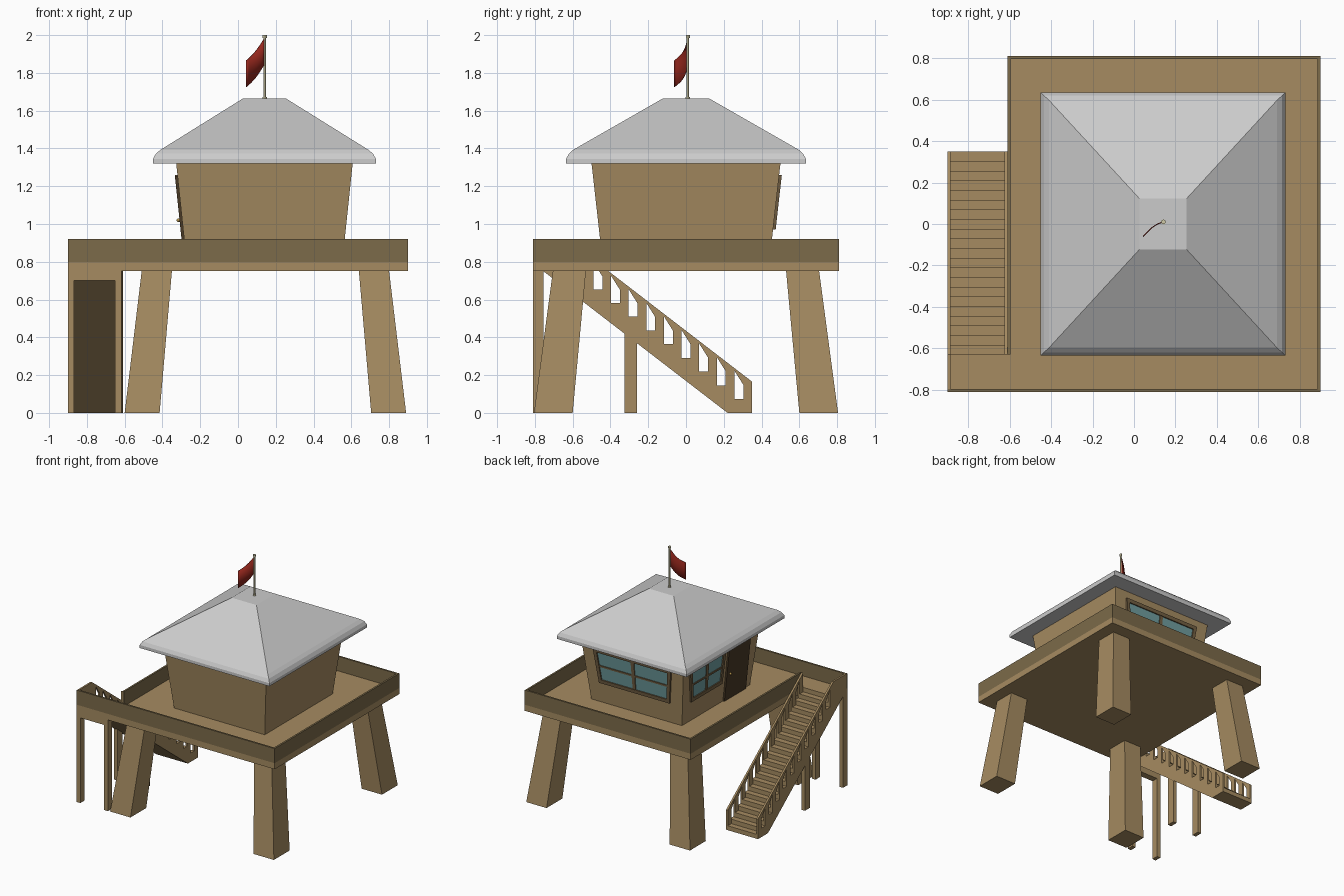
import bpy, bmesh, math

if "Cube" in bpy.data.objects:
    bpy.data.objects.remove(bpy.data.objects["Cube"])

def mat(name, r, g, b):
    m = bpy.data.materials.new(name)
    m.diffuse_color = (r, g, b, 1)
    m.use_nodes = True
    m.node_tree.nodes["Principled BSDF"].inputs["Base Color"].default_value = m.diffuse_color
    return m

WOOD = mat("wood", 0.38, 0.26, 0.12)
DARK = mat("dark_wood", 0.20, 0.145, 0.068)
FRAME = mat("frame_wood", 0.17, 0.115, 0.055)
DOOR = mat("door_wood", 0.065, 0.04, 0.018)
GLASS = mat("glass", 0.16, 0.34, 0.35)
RED = mat("flag_red", 0.30, 0.02, 0.012)
POLE = mat("pole_paint", 0.62, 0.58, 0.38)
BRASS = mat("brass", 0.5, 0.32, 0.08)

def loft(name, solids, material=None):
    """Each solid is a list of rings; rings are bridged and the ends capped."""
    bm = bmesh.new()
    for rings in solids:
        vs = [[bm.verts.new(p) for p in ring] for ring in rings]
        n = len(vs[0])
        for a, b in zip(vs, vs[1:]):
            for i in range(n):
                j = (i + 1) % n
                bm.faces.new((a[i], a[j], b[j], b[i]))
        bm.faces.new(vs[0][::-1])
        bm.faces.new(vs[-1])
    bmesh.ops.recalc_face_normals(bm, faces=bm.faces)
    me = bpy.data.meshes.new(name)
    bm.to_mesh(me)
    bm.free()
    ob = bpy.data.objects.new(name, me)
    bpy.context.collection.objects.link(ob)
    if material:
        me.materials.append(material)
    return ob

def rect(x0, x1, y0, y1, z):
    return [(x0, y0, z), (x1, y0, z), (x1, y1, z), (x0, y1, z)]

def box(x0, x1, y0, y1, z0, z1):
    return [rect(x0, x1, y0, y1, z0), rect(x0, x1, y0, y1, z1)]

def prism(profile, x0, x1):
    return [[(x, y, z) for y, z in profile] for x in (x0, x1)]

CX = 0.145  # centre of tower

# Deck and landing
loft("deck_floor", [box(-0.61, 0.9, -0.81, 0.81, 0.75, 0.80)], WOOD)
loft("landing_floor", [box(-0.9, -0.61, -0.81, -0.63, 0.75, 0.80)], WOOD)
T = 0.015
loft("deck_parapet", [
    box(-0.9, 0.9, -0.81, -0.81 + T, 0.80, 0.92),
    box(-0.61, 0.9, 0.81 - T, 0.81, 0.80, 0.92),
    box(0.9 - T, 0.9, -0.81 + T, 0.81 - T, 0.80, 0.92),
    box(-0.61, -0.61 + T, -0.63, 0.81 - T, 0.80, 0.92)], DARK)
loft("landing_side_wall", [box(-0.9, -0.9 + T, -0.81 + T, -0.63, 0.80, 0.92)], WOOD)

# Splayed legs
for sx, side in ((-1, "left"), (1, "right")):
    for sy, end in ((-1, "front"), (1, "back")):
        loft(f"{end}_{side}_leg", [[
            rect(CX + sx * 0.56, CX + sx * 0.745, sy * 0.60, sy * 0.805, 0),
            rect(CX + sx * 0.495, CX + sx * 0.655, sy * 0.53, sy * 0.705, 0.75)]], WOOD)

# Cabin walls lean outwards
def hx(z): return 0.425 + 0.105 * (z - 0.92)
def hy(z): return 0.455 + 0.1125 * (z - 0.92)

loft("cabin", [[rect(CX - 0.005 - hx(z), CX - 0.005 + hx(z), -hy(z), hy(z), z)
                for z in (0.80, 1.33)]], WOOD)

# Hipped roof
RX = 0.14
loft("roof", [[rect(RX - a, RX + a, -b, b, z) for a, b, z in (
    (0.59, 0.635, 1.32), (0.59, 0.635, 1.345), (0.575, 0.62, 1.372),
    (0.55, 0.597, 1.393), (0.113, 0.122, 1.665))]])

# Panels lying on a leaning wall
def on_back(u, z, d): return (u, hy(z) + d, z)
def on_left(u, z, d): return (CX - 0.005 - hx(z) - d, u, z)

def panel(wall, quad, s0, s1, t0, t1, depth):
    b0, b1, a0, a1, z0, z1 = quad
    def at(s, t, d):
        u0, u1 = b0 + (a0 - b0) * t, b1 + (a1 - b1) * t
        return wall(u0 + (u1 - u0) * s, z0 + (z1 - z0) * t, d)
    return [[at(s0, t0, d), at(s1, t0, d), at(s1, t1, d), at(s0, t1, d)]
            for d in (-0.01, depth)]

def window(name, wall, quad):
    f = 0.03
    fs, ft = f / (quad[3] - quad[2]), f / (quad[5] - quad[4])
    loft(name + "_glass", [panel(wall, quad, fs / 2, 1 - fs / 2, ft / 2, 1 - ft / 2, 0.004)], GLASS)
    bars = [(0, 1, 0, ft), (0, 1, 1 - ft, 1), (0, fs, ft, 1 - ft), (1 - fs, 1, ft, 1 - ft)]
    loft(name + "_frame", [panel(wall, quad, *b, 0.014) for b in bars], FRAME)
    bars = [(0.5 - fs / 2, 0.5 + fs / 2, ft, 1 - ft), (fs, 1 - fs, 0.5 - ft / 4, 0.5 + ft / 4)]
    loft(name + "_mullions", [panel(wall, quad, *b, 0.01) for b in bars], FRAME)

window("back_window", on_back, (-0.18, 0.46, -0.215, 0.495, 0.97, 1.26))
window("left_window", on_left, (-0.04, 0.36, -0.05, 0.42, 0.97, 1.26))

# Door and knob
loft("door", [panel(on_left, (-0.37, -0.09, -0.37, -0.09, 0.80, 1.255), 0, 1, 0, 1, 0.014)], DOOR)
bpy.ops.mesh.primitive_uv_sphere_add(segments=10, ring_count=6, radius=0.01,
                                     location=on_left(-0.13, 1.02, 0.02))
bpy.context.object.name = "door_knob"
bpy.context.object.data.materials.append(BRASS)

# Stair body: stepped top, sloping underside
N, Y0, RUN, RISE = 21, 0.35, 0.98 / 21, 0.8 / 22
prof = [(0.22, 0), (Y0, 0)]
for i in range(N):
    prof += [(Y0 - i * RUN, (i + 1) * RISE), (Y0 - (i + 1) * RUN, (i + 1) * RISE)]
prof += [(-0.63, 0.77), (-0.755, 0.75)]
loft("stair_steps", [prism(prof, -0.9, -0.61)], WOOD)

# Stair side rails: posts on odd steps, braced gaps on even steps
def top(y): return 0.165 + 0.77 * (Y0 - y)

for name, x0 in (("outer", -0.9), ("inner", -0.625)):
    parts = []
    for i in range(N):
        a, b = Y0 - i * RUN, Y0 - (i + 1) * RUN
        low = ((i + 1) * RISE - 0.01,) * 2 if i % 2 == 0 else (top(a) - 0.052, top(b) - 0.014)
        parts.append(prism([(a, low[0]), (b, low[1]), (b, top(b)), (a, top(a))], x0, x0 + T))
    loft(f"{name}_stair_rail", parts, WOOD)

# Stair posts
for name, x0 in (("outer", -0.9), ("inner", -0.65)):
    loft(f"{name}_landing_post", [box(x0, x0 + 0.033, -0.81, -0.755, 0, 0.75)], WOOD)
    loft(f"{name}_middle_post", [prism([(-0.325, 0), (-0.26, 0), (-0.26, 0.39), (-0.325, 0.44)],
                                       x0, x0 + 0.033)], WOOD)
loft("landing_beam", [box(-0.867, -0.65, -0.81, -0.755, 0.70, 0.75)], WOOD)

# Flagpole
def cylinder(name, r, z0, z1):
    bpy.ops.mesh.primitive_cylinder_add(vertices=12, radius=r, depth=z1 - z0,
                                        location=(0.142, 0.01, (z0 + z1) / 2))
    o = bpy.context.object
    o.name = name
    o.data.materials.append(POLE)
    bpy.ops.object.shade_smooth_by_angle()

cylinder("flagpole", 0.007, 1.66, 1.99)
cylinder("flagpole_cap", 0.011, 1.985, 2.0)
cylinder("flagpole_base", 0.012, 1.66, 1.672)

# Drooping flag
bm = bmesh.new()
K = 8
cols = []
for i in range(K + 1):
    t = i / K
    x, y = 0.14 - 0.097 * t, 0.01 - 0.072 * t + 0.012 * math.sin(math.pi * t)
    z = 1.985 - 0.12 * t - 0.012 * math.sin(math.pi * t)
    cols.append([bm.verts.new((x, y, z - h)) for h in (0, 0.0675, 0.14)])
for a, b in zip(cols, cols[1:]):
    for j in range(2):
        bm.faces.new((a[j], a[j + 1], b[j + 1], b[j]))
me = bpy.data.meshes.new("flag")
bm.to_mesh(me)
bm.free()
flag = bpy.data.objects.new("flag", me)
bpy.context.collection.objects.link(flag)
me.materials.append(RED)
for p in me.polygons:
    p.use_smooth = True
sol = flag.modifiers.new("thickness", "SOLIDIFY")
sol.thickness = 0.005
sol.offset = 0
